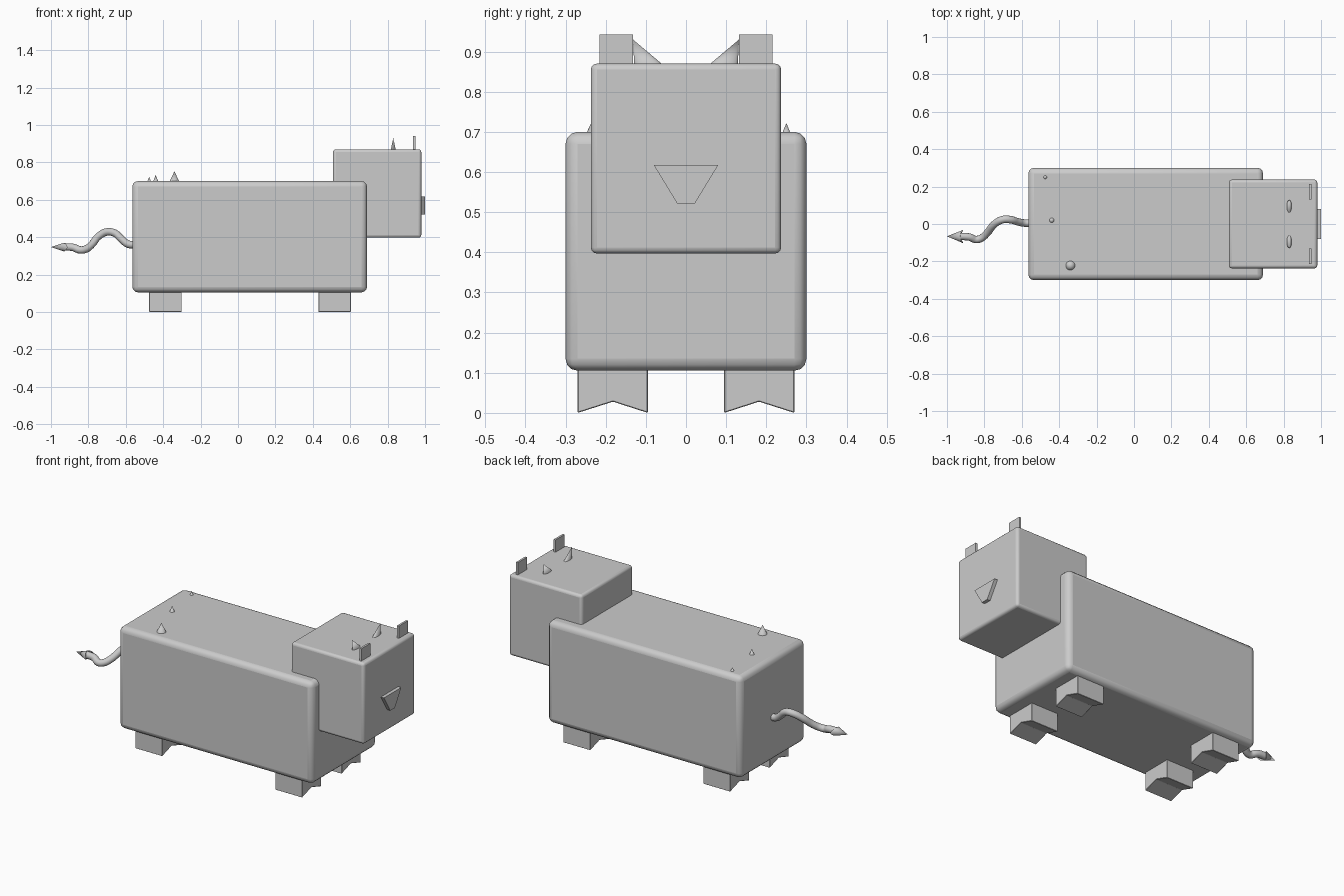
import bpy, bmesh, math

if "Cube" in bpy.data.objects:
    bpy.data.objects.remove(bpy.data.objects["Cube"])


def finish(name, bm, bevel=0, segs=3):
    bmesh.ops.recalc_face_normals(bm, faces=bm.faces)
    me = bpy.data.meshes.new(name)
    bm.to_mesh(me)
    bm.free()
    ob = bpy.data.objects.new(name, me)
    bpy.context.collection.objects.link(ob)
    if bevel:
        m = ob.modifiers.new("bevel", 'BEVEL')
        m.width, m.segments = bevel, segs
    return ob


def smooth(ob, angle=40):
    bpy.ops.object.select_all(action='DESELECT')
    ob.select_set(True)
    bpy.context.view_layer.objects.active = ob
    bpy.ops.object.shade_smooth_by_angle(angle=math.radians(angle))


def box(name, x, y, z, bevel=0, segs=3):
    bm = bmesh.new()
    bmesh.ops.create_cube(bm, size=1)
    for v in bm.verts:
        v.co = [(a + b) / 2 + c * (b - a) for (a, b), c in zip((x, y, z), v.co)]
    return finish(name, bm, bevel, segs)


def prism(name, profile, x0, x1, bevel=0):
    """Extrude a (y, z) profile along x."""
    bm = bmesh.new()
    f = bm.faces.new([bm.verts.new((x0, y, z)) for y, z in profile])
    r = bmesh.ops.extrude_face_region(bm, geom=[f])
    for v in r["geom"]:
        if isinstance(v, bmesh.types.BMVert):
            v.co.x = x1
    return finish(name, bm, bevel, 1)


def spike(name, base, radii, tip, n=20):
    """Upright cone with an elliptical base and a free tip position."""
    bm = bmesh.new()
    ring = [bm.verts.new((base[0] + radii[0] * math.cos(i * math.tau / n),
                          base[1] + radii[1] * math.sin(i * math.tau / n), base[2])) for i in range(n)]
    top = bm.verts.new(tip)
    bm.faces.new(ring)
    for i in range(n):
        bm.faces.new((ring[i], ring[(i + 1) % n], top))
    ob = finish(name, bm)
    smooth(ob)
    return ob


# body and head
smooth(box("body", (-0.565, 0.69), (-0.3, 0.3), (0.105, 0.7), 0.03))
smooth(box("head", (0.508, 0.98), (-0.237, 0.237), (0.397, 0.87), 0.015))

# snout
prism("nose", [(-0.08, 0.617), (0.08, 0.617), (0.021, 0.52), (-0.021, 0.52)], 0.97, 1.0)

# brow plates and ears on both sides
for s, side in ((-1, "right"), (1, "left")):
    ys = sorted((s * 0.132, s * 0.215))
    box("brow_plate_" + side, (0.936, 0.948), ys, (0.85, 0.942))
    spike("ear_" + side, (0.83, s * 0.092, 0.865), (0.014, 0.037), (0.83, s * 0.132, 0.93))

# legs with grooved feet
for x, end in ((0.43, "front"), (-0.475, "rear")):
    for s, side in ((-1, "right"), (1, "left")):
        prism(f"{end}_leg_{side}", [(s * 0.095, 0.0), (s * 0.182, 0.028), (s * 0.27, 0.0),
                                    (s * 0.27, 0.13), (s * 0.095, 0.13)], x, x + 0.174, 0.002)

# back spikes
for i, (x, y, r, z) in enumerate([(-0.34, -0.222, 0.027, 0.752), (-0.44, 0.02, 0.015, 0.732),
                                  (-0.475, 0.25, 0.011, 0.722)]):
    spike(f"back_spike_{i + 1}", (x, y, 0.695), (r, r), (x, y, z))

# tail
path = [(-0.54, 0.005, 0.362), (-0.585, 0.005, 0.362), (-0.625, 0.013, 0.392), (-0.66, 0.023, 0.422),
        (-0.70, 0.024, 0.428), (-0.745, 0.0, 0.405), (-0.785, -0.048, 0.357),
        (-0.815, -0.075, 0.336), (-0.845, -0.083, 0.332), (-0.88, -0.07, 0.345), (-0.93, -0.066, 0.348)]
cu = bpy.data.curves.new("tail", 'CURVE')
cu.dimensions = '3D'
cu.bevel_depth, cu.bevel_resolution, cu.use_fill_caps = 0.02, 4, True
cu.resolution_u = 6
sp = cu.splines.new('BEZIER')
sp.bezier_points.add(len(path) - 1)
for p, co in zip(sp.bezier_points, path):
    p.co = co
    p.handle_left_type = p.handle_right_type = 'AUTO'
bpy.context.collection.objects.link(bpy.data.objects.new("tail", cu))

# tail arrowhead with swept-back barbs
bm = bmesh.new()
n = 20
ring = []
for i in range(n):
    a = i * math.tau / n
    c, s = math.cos(a), math.sin(a)
    ring.append(bm.verts.new((-0.93 + 0.018 * c * c, -0.067 + 0.036 * c, 0.347 + 0.023 * s)))
tip = bm.verts.new((-1.0, -0.066, 0.347))
back = bm.verts.new((-0.932, -0.067, 0.347))
for i in range(n):
    j = (i + 1) % n
    bm.faces.new((ring[i], ring[j], tip))
    bm.faces.new((ring[j], ring[i], back))
smooth(finish("tail_arrowhead", bm))
